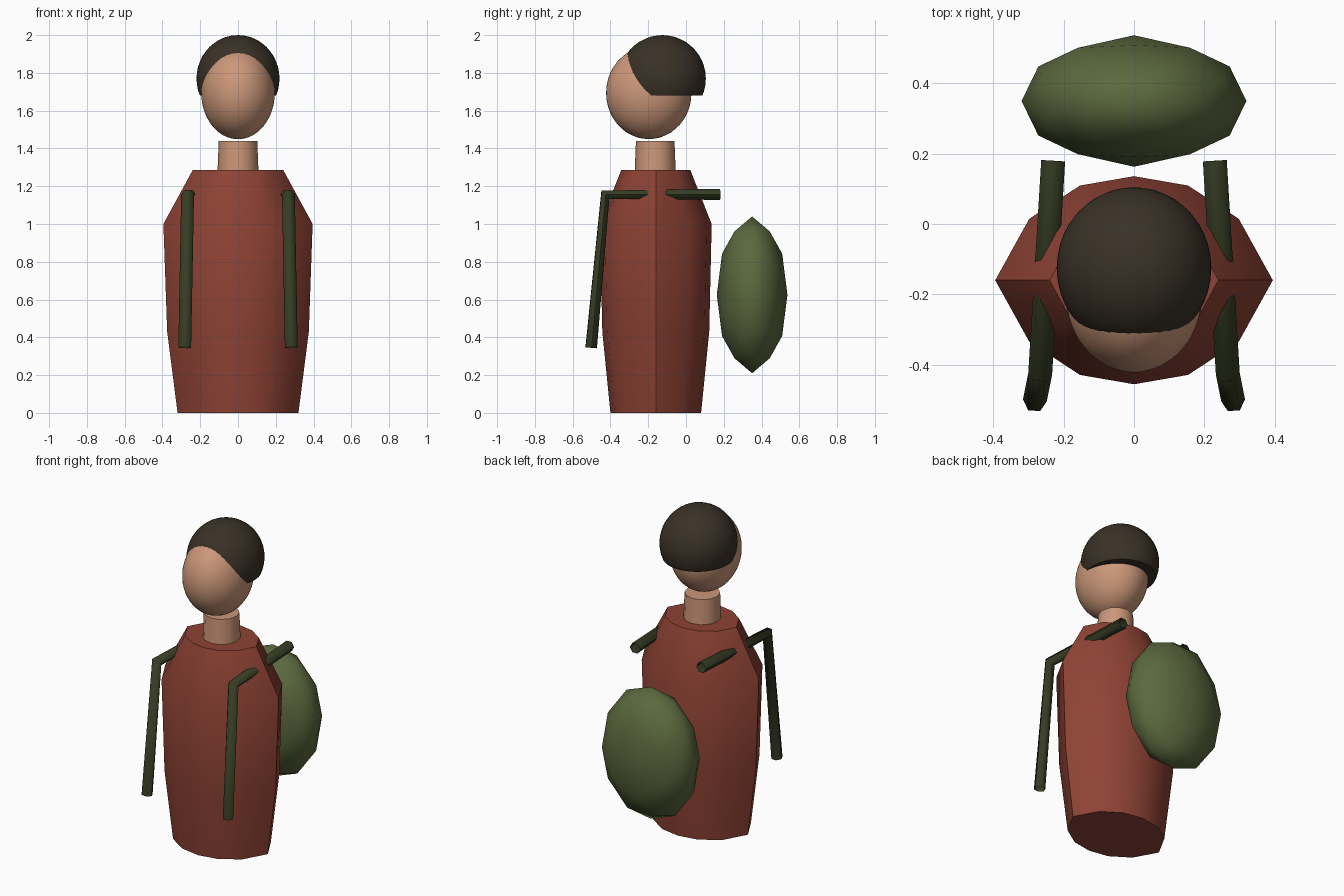
import bpy, bmesh, math
from mathutils import Matrix

old = bpy.data.objects.get("Cube")
if old:
    bpy.data.objects.remove(old, do_unlink=True)


def material(name, rgb):
    mat = bpy.data.materials.new(name)
    mat.use_nodes = True
    mat.diffuse_color = (*rgb, 1)
    mat.node_tree.nodes["Principled BSDF"].inputs["Base Color"].default_value = (*rgb, 1)
    return mat


RED = material("brick_red", (0.27, 0.055, 0.035))
SKIN = material("skin", (0.60, 0.31, 0.19))
HAIR = material("dark_brown", (0.042, 0.031, 0.020))
GREEN = material("moss_green", (0.105, 0.140, 0.048))
STRAP = material("dark_olive", (0.036, 0.046, 0.017))


def smooth(obj, degrees):
    bpy.ops.object.select_all(action="DESELECT")
    obj.select_set(True)
    bpy.context.view_layer.objects.active = obj
    bpy.ops.object.shade_smooth_by_angle(angle=math.radians(degrees))


def finish(name, bm, mat, degrees):
    bmesh.ops.recalc_face_normals(bm, faces=bm.faces)
    mesh = bpy.data.meshes.new(name)
    bm.to_mesh(mesh)
    bm.free()
    mesh.materials.append(mat)
    obj = bpy.data.objects.new(name, mesh)
    bpy.context.collection.objects.link(obj)
    smooth(obj, degrees)


def ball(name, mat, centre, radii, detail, floor=None):
    """Stretched icosphere, optionally cut flat at a floor height."""
    bm = bmesh.new()
    bmesh.ops.create_icosphere(bm, subdivisions=detail, radius=1)
    turn = Matrix.Rotation(-math.atan(2) / 2, 4, "Y")
    bm.transform(Matrix.Translation(centre) @ Matrix.Diagonal((*radii, 1)) @ turn)
    if floor is not None:
        geom = bm.verts[:] + bm.edges[:] + bm.faces[:]
        cut = bmesh.ops.bisect_plane(bm, geom=geom, plane_co=(0, 0, floor),
                                     plane_no=(0, 0, -1), clear_outer=True)
        rim = [e for e in cut["geom_cut"] if isinstance(e, bmesh.types.BMEdge)]
        bmesh.ops.edgeloop_fill(bm, edges=rim)
    finish(name, bm, mat, 60)


def loft(name, mat, section, rings, y):
    """Closed stack of scaled sections; each ring is (z, x radius, y radius)."""
    bm = bmesh.new()
    loops = [[bm.verts.new((u * rx, y + v * ry, z)) for u, v in section]
             for z, rx, ry in rings]
    n = len(section)
    for low, high in zip(loops, loops[1:]):
        for i in range(n):
            j = (i + 1) % n
            bm.faces.new((low[i], low[j], high[j], high[i]))
    bm.faces.new(loops[0])
    bm.faces.new(loops[-1])
    finish(name, bm, mat, 32)


# Torso: twelve-sided section with pointed sides
quarter = [(1, 0), (0.755, 0.59), (0.39, 0.91)]
half = quarter + [(0, 1)] + [(-u, v) for u, v in quarter[:0:-1]]
pointed = half + [(-u, -v) for u, v in half]
loft("torso", RED, pointed,
     [(0, 0.32, 0.24), (0.43, 0.375, 0.283), (1.0, 0.395, 0.296), (1.285, 0.24, 0.183)], -0.16)

# Neck
circle = [(math.cos(i * math.tau / 12), math.sin(i * math.tau / 12)) for i in range(12)]
loft("neck", SKIN, circle, [(1.24, 0.11, 0.11), (1.44, 0.102, 0.102)], -0.163)

# Head, hair and pack
ball("head", SKIN, (0, -0.197, 1.694), (0.195, 0.226, 0.245), 4)
ball("hair", HAIR, (0, -0.125, 1.77), (0.22, 0.23, 0.23), 4, floor=1.68)
ball("backpack", GREEN, (0, 0.35, 0.625), (0.32, 0.187, 0.415), 2)

# Straps: hollow tubes through the shoulders, bent down at the front
for side, sign in (("left", 1), ("right", -1)):
    curve = bpy.data.curves.new(side + "_strap", "CURVE")
    curve.dimensions = "3D"
    curve.bevel_depth = 0.034
    curve.bevel_resolution = 1
    path = [(0.23, 0.18, 1.157), (0.267, -0.427, 1.155), (0.282, -0.502, 0.345)]
    spline = curve.splines.new("POLY")
    spline.points.add(len(path) - 1)
    for point, (x, y, z) in zip(spline.points, path):
        point.co = (sign * x, y, z, 1)
    curve.materials.append(STRAP)
    strap = bpy.data.objects.new(side + "_strap", curve)
    bpy.context.collection.objects.link(strap)
    bpy.ops.object.select_all(action="DESELECT")
    strap.select_set(True)
    bpy.context.view_layer.objects.active = strap
    bpy.ops.object.convert(target="MESH")
    smooth(bpy.context.view_layer.objects.active, 65)
